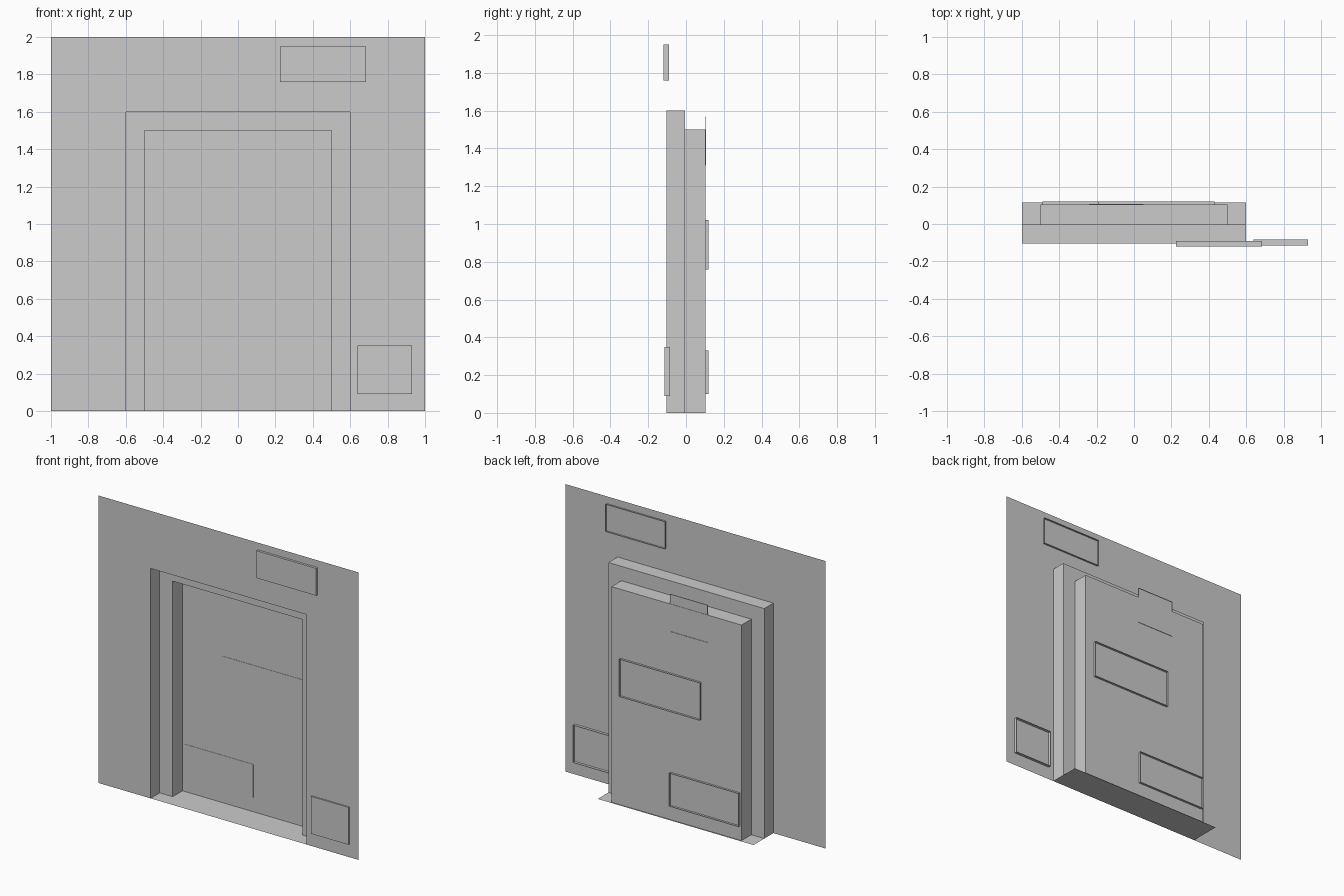
import bpy

if "Cube" in bpy.data.objects:
    bpy.data.objects.remove(bpy.data.objects["Cube"])

WALL_Y, STEP_Y, BACK_Y = -0.104, -0.004, 0.104


def make_mesh(name, verts, faces):
    me = bpy.data.meshes.new(name)
    me.from_pydata(verts, [], faces)
    me.update()
    ob = bpy.data.objects.new(name, me)
    bpy.context.collection.objects.link(ob)
    return ob


def arch(w, h, y):
    # rectangular arch outline, from left foot to right foot
    return [(-w, y, 0), (-w, y, h), (w, y, h), (w, y, 0)]


def strip(name, a, b):
    # faces joining two arch outlines
    faces = [(i, i + 1, i + 5, i + 4) for i in range(3)]
    return make_mesh(name, a + b, faces)


# wall sheet with the doorway cut out (mitred around the opening)
outer, door = (0.6, 1.6), (0.5, 1.5)
strip("wall", arch(1, 2, WALL_Y), arch(*outer, WALL_Y))

# stepped door surround
strip("outer_jamb", arch(*outer, WALL_Y), arch(*outer, STEP_Y))
strip("frame_step", arch(*outer, STEP_Y), arch(*door, STEP_Y))
strip("inner_jamb", arch(*door, STEP_Y), arch(*door, BACK_Y))
make_mesh("door_panel", arch(*door, BACK_Y), [(0, 3, 2, 1)])

# threshold running under the door
make_mesh("threshold", [(-0.6, WALL_Y, 0), (0.6, WALL_Y, 0),
                        (0.6, 0.114, 0), (-0.6, 0.114, 0)], [(0, 1, 2, 3)])


def plate(name, x0, x1, z0, z1, y0, y1):
    # shallow plate, open at the back
    v = [(x, y, z) for y in (y0, y1)
         for x, z in ((x0, z0), (x1, z0), (x1, z1), (x0, z1))]
    f = [(0, 1, 2, 3)]
    f += [(i, i + 4, (i + 1) % 4 + 4, (i + 1) % 4) for i in range(4)]
    make_mesh(name, v, f)


# plates on the wall and on the door
plate("wall_plate_upper", 0.225, 0.685, 1.76, 1.95, -0.12, -0.091)
plate("wall_plate_lower", 0.64, 0.93, 0.09, 0.35, -0.114, -0.084)
plate("door_plate_middle", -0.19, 0.43, 0.76, 1.02, 0.102, 0.12)
plate("door_plate_lower", -0.49, 0.045, 0.10, 0.33, 0.102, 0.12)
plate("door_plate_upper", -0.24, 0.05, 1.31, 1.57, 0.102, 0.107)
